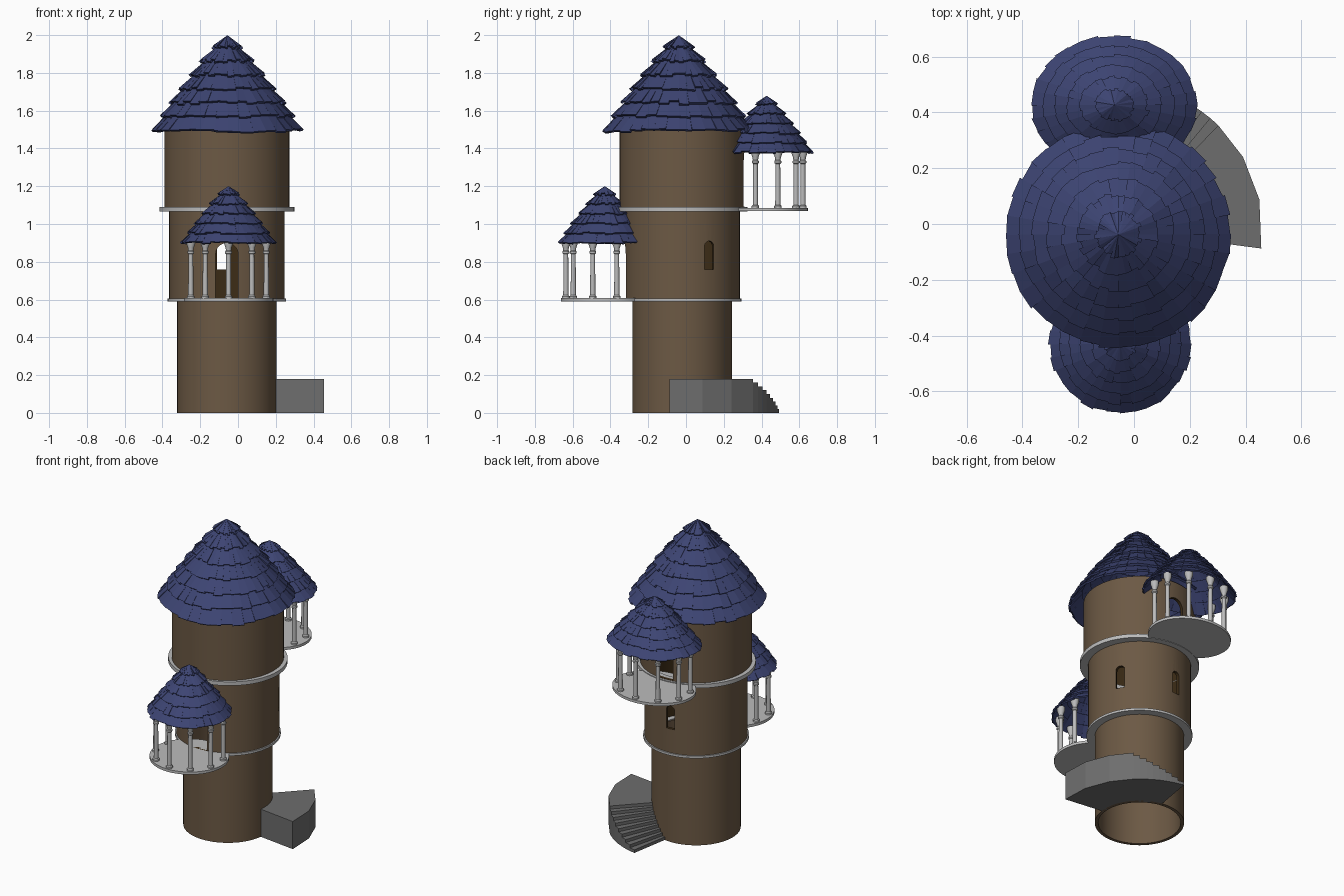
import bpy, bmesh, math, random
from mathutils import Vector

if "Cube" in bpy.data.objects:
    bpy.data.objects.remove(bpy.data.objects["Cube"])

random.seed(4)
CX, CY = -0.059, -0.02          # tower axis


def material(name, col):
    m = bpy.data.materials.new(name)
    m.diffuse_color = (*col, 1)
    m.use_nodes = True
    m.node_tree.nodes["Principled BSDF"].inputs["Base Color"].default_value = m.diffuse_color
    return m


BROWN = material("brown_wall", (0.150, 0.100, 0.058))
DARK = material("dark_interior", (0.045, 0.025, 0.008))
BLUE = material("blue_shingle", (0.046, 0.058, 0.170))
LIGHT = material("light_stone", (0.50, 0.50, 0.50))
GREY = material("grey_stone", (0.155, 0.155, 0.155))


def make(name, bm, mats, loc=(0, 0, 0), scale=(1, 1, 1), smooth=True):
    bmesh.ops.recalc_face_normals(bm, faces=bm.faces[:])
    me = bpy.data.meshes.new(name)
    bm.to_mesh(me)
    bm.free()
    ob = bpy.data.objects.new(name, me)
    bpy.context.collection.objects.link(ob)
    ob.location, ob.scale = loc, scale
    for m in mats:
        me.materials.append(m)
    if smooth:
        select(ob)
        bpy.ops.object.shade_smooth_by_angle(angle=math.radians(35))
    return ob


def select(ob):
    bpy.ops.object.select_all(action='DESELECT')
    ob.select_set(True)
    bpy.context.view_layer.objects.active = ob


def lathe(bm, profile, seg, cx=0, cy=0, closed=False):
    """Turn (radius, z) points round the vertical axis."""
    rings = [[bm.verts.new((cx + r * math.cos(2 * math.pi * j / seg),
                            cy + r * math.sin(2 * math.pi * j / seg), z))
              for j in range(seg)] for r, z in profile]
    pairs = list(zip(rings, rings[1:]))
    if closed:
        pairs.append((rings[-1], rings[0]))
    for a, b in pairs:
        for j in range(seg):
            k = (j + 1) % seg
            bm.faces.new((a[j], a[k], b[k], b[j]))
    if not closed:
        bm.faces.new(rings[0])
        bm.faces.new(rings[-1])


def arch_cutter(az, radius, width, z0, z1):
    """Arched prism pointing outwards through a wall at one direction."""
    a = math.radians(az)
    out, side = Vector((math.cos(a), math.sin(a), 0)), Vector((-math.sin(a), math.cos(a), 0))
    h = width / 2
    pts = [(-h, z0), (h, z0)] + [(h * math.cos(t * math.pi / 10), z1 - h + h * math.sin(t * math.pi / 10))
                                 for t in range(11)]
    bm = bmesh.new()
    ends = [[bm.verts.new(out * r + side * s + Vector((0, 0, z))) for s, z in pts]
            for r in (radius - 0.1, radius + 0.1)]
    n = len(pts)
    for i in range(n):
        k = (i + 1) % n
        bm.faces.new((ends[0][i], ends[0][k], ends[1][k], ends[1][i]))
    bm.faces.new(ends[0])
    bm.faces.new(ends[1])
    ob = make("opening_cutter", bm, [DARK], (CX, CY, 0), smooth=False)
    ob.hide_render = True
    return ob


def storey(name, r, z0, z1, inner, openings=()):
    """Hollow round wall with arched openings."""
    bm = bmesh.new()
    lathe(bm, [(r, z0), (r, z1), (r - 0.02, z1), (r - 0.02, z0)], 72, closed=True)
    for f in bm.faces:
        if f.calc_center_median().xy.length < r - 0.015:
            f.material_index = 1
    ob = make(name, bm, [BROWN, inner], (CX, CY, 0), smooth=False)
    for az, w, a, b in openings:
        c = arch_cutter(az, r, w, a, b)
        mod = ob.modifiers.new("opening", 'BOOLEAN')
        mod.operation, mod.solver, mod.object = 'DIFFERENCE', 'EXACT', c
        mod.material_mode = 'TRANSFER'
        select(ob)
        bpy.ops.object.modifier_apply(modifier="opening")
        bpy.data.objects.remove(c)
    select(ob)
    bpy.ops.object.shade_smooth_by_angle(angle=math.radians(35))


# tower walls
storey("lower_wall", 0.264, 0.0, 0.6, BROWN)
storey("middle_wall", 0.305, 0.595, 1.08, DARK,
       [(-90, 0.12, 0.607, 0.9), (28, 0.055, 0.76, 0.91), (95, 0.055, 0.76, 0.91)])
storey("upper_wall", 0.331, 1.07, 1.495, DARK, [(90, 0.12, 1.092, 1.39)])


# floor rings
def ring(name, ri, ro, z0, z1, sx=1.0):
    bm = bmesh.new()
    lathe(bm, [(ro, z0), (ro, z1), (ri, z1), (ri, z0)], 72, closed=True)
    make(name, bm, [LIGHT], (CX, CY, 0), (sx, 1, 1))


ring("lower_ring", 0.25, 0.313, 0.59, 0.605)
ring("upper_ring", 0.28, 0.345, 1.065, 1.09, 1.035)


# shingled cone roofs
def roof(name, x, y, z, radius, height, rows, cols, thick, sx=1.0):
    bm = bmesh.new()
    slope = Vector((height, radius)).normalized()      # outward normal as (r, z)

    def point(t, ang, lift):
        t2 = t + 0.05 * math.sin(math.pi * min(t, 1))   # slight bulge
        r = radius * t2 + slope.x * lift
        return bm.verts.new((r * math.cos(ang), r * math.sin(ang), -height * t + slope.y * lift))

    for k in range(rows):
        for j in range(cols):
            a0 = 2 * math.pi * j / cols
            a1 = 2 * math.pi * (j + 1.03) / cols
            t0 = max(0.004, (k - 0.2) / rows)
            t1 = (k + 1 + random.uniform(-0.1, 0.1)) / rows
            la, lb = (random.uniform(0.2, 0.9) * thick for _ in range(2))
            top = [point(t0, a0, 0), point(t0, a1, 0), point(t1, a1, lb + thick), point(t1, a0, la + thick)]
            low = [point(t0, a0, -thick * 0.6), point(t0, a1, -thick * 0.6), point(t1, a1, lb), point(t1, a0, la)]
            bm.faces.new(top)
            bm.faces.new(low[::-1])
            for i in range(4):
                n = (i + 1) % 4
                bm.faces.new((top[i], low[i], low[n], top[n]))
    make(name, bm, [BLUE], (x, y, z), (sx, 1, 1), smooth=False)


roof("main_roof", -0.056, -0.038, 2.0, 0.387, 0.515, 7, 36, 0.014)


# balconies: slab, columns and roof
def balcony(name, x, y, z, r_slab, facing, sx):
    bm = bmesh.new()
    lathe(bm, [(r_slab, z), (r_slab, z + 0.017)], 48)
    make(name + "_slab", bm, [LIGHT], (x, y, 0), (sx, 1, 1))
    bm = bmesh.new()
    f = z + 0.015
    prof = [(0.02, f), (0.02, f + 0.012), (0.014, f + 0.018), (0.0125, f + 0.235), (0.018, f + 0.24),
            (0.018, f + 0.25), (0.014, f + 0.255), (0.016, f + 0.27), (0.025, f + 0.295), (0.025, f + 0.315)]
    for step in (-108, -72, -36, 0, 36, 72, 108):
        a = math.radians(facing + step)
        rc = r_slab - 0.026
        lathe(bm, prof, 12, rc * math.cos(a) * sx, rc * math.sin(a))
    make(name + "_columns", bm, [LIGHT], (x, y, 0))
    roof(name + "_roof", x, y, z + 0.611, 0.236, 0.307, 6, 32, 0.010, sx)


balcony("front_balcony", -0.05, -0.43, 0.59, 0.232, -90, 1.02)
balcony("back_balcony", -0.07, 0.427, 1.068, 0.218, 90, 1.2)


# curved staircase: landing in three wedges, then eight steps down
def wedge(bm, a0, a1, z):
    vs = []
    for zz in (0, z):
        for r, a in ((0.25, a0), (0.52, a0), (0.52, a1), (0.25, a1)):
            a = math.radians(a)
            vs.append(bm.verts.new((r * math.cos(a), r * math.sin(a), zz)))
    bm.faces.new(vs[3::-1])
    bm.faces.new(vs[4:])
    for i in range(4):
        n = (i + 1) % 4
        bm.faces.new((vs[i], vs[n], vs[4 + n], vs[4 + i]))


bm = bmesh.new()
for a0, a1 in ((-7.5, 12), (12, 30), (30, 46)):
    wedge(bm, a0, a1, 0.18)
for i in range(8):
    wedge(bm, 46 + 4.3 * i, 46 + 4.3 * (i + 1), 0.16 - 0.02 * i)
make("staircase", bm, [GREY], (CX, CY, 0), smooth=False)
